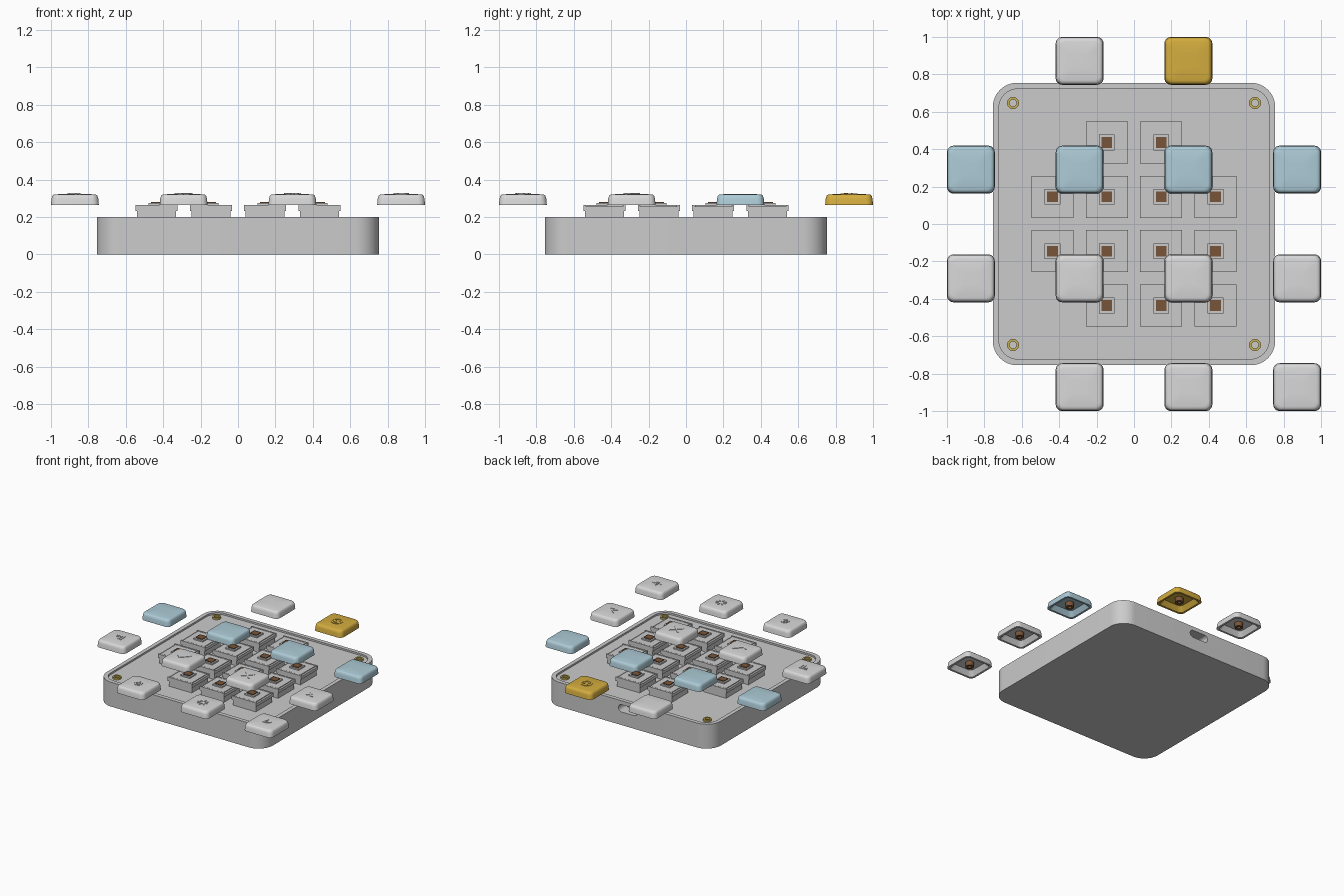
import bpy, bmesh, math
from mathutils import Vector

if "Cube" in bpy.data.objects:
    bpy.data.objects.remove(bpy.data.objects["Cube"])


def material(name, rgb):
    m = bpy.data.materials.new(name)
    m.diffuse_color = (*rgb, 1)
    m.use_nodes = True
    m.node_tree.nodes["Principled BSDF"].inputs["Base Color"].default_value = m.diffuse_color
    return m


CASE = material("case grey", (0.60, 0.60, 0.60))
WHITE = material("key light grey", (0.69, 0.69, 0.69))
BLUE = material("key blue", (0.42, 0.60, 0.68))
GOLD = material("key gold", (0.66, 0.42, 0.05))
BROWN = material("stem brown", (0.19, 0.09, 0.04))
BRASS = material("screw brass", (0.55, 0.42, 0.08))


def finish(bm, name, mat, loc=(0, 0, 0)):
    bmesh.ops.recalc_face_normals(bm, faces=bm.faces)
    me = bpy.data.meshes.new(name)
    bm.to_mesh(me)
    bm.free()
    me.materials.append(mat)
    ob = bpy.data.objects.new(name, me)
    ob.location = loc
    bpy.context.collection.objects.link(ob)
    return ob


def rounded_ring(hx, hy, r, z, n):
    """Outline of a rounded rectangle, n segments per corner."""
    pts = []
    for k, (sx, sy) in enumerate([(1, 1), (-1, 1), (-1, -1), (1, -1)]):
        for i in range(n + 1):
            a = math.pi / 2 * (k + i / n)
            pts.append((sx * (hx - r) + r * math.cos(a), sy * (hy - r) + r * math.sin(a), z))
    return pts


def loft(name, rings, mat, loc=(0, 0, 0), n=6):
    """Skin rings of (half size, corner radius, height), capped at both ends."""
    bm = bmesh.new()
    loops = [[bm.verts.new(p) for p in rounded_ring(h, h, r, z, n)] for h, r, z in rings]
    for a, b in zip(loops, loops[1:]):
        for i in range(len(a)):
            j = (i + 1) % len(a)
            bm.faces.new((a[i], a[j], b[j], b[i]))
    bm.faces.new(loops[0])
    bm.faces.new(loops[-1])
    return finish(bm, name, mat, loc)


def add_box(bm, lo, hi):
    v = bmesh.ops.create_cube(bm, size=1)["verts"]
    lo, hi = Vector(lo), Vector(hi)
    for p in v:
        p.co = (lo + hi) / 2 + Vector([a * b for a, b in zip(p.co, hi - lo)])


def tube(name, r_out, r_in, z0, z1, mat, loc, n=24):
    bm = bmesh.new()
    loops = []
    for r, z in ((r_out, z0), (r_out, z1), (r_in, z1), (r_in, z0)):
        loops.append([bm.verts.new((r * math.cos(math.tau * i / n), r * math.sin(math.tau * i / n), z))
                      for i in range(n)])
    for k in range(4):
        a, b = loops[k], loops[(k + 1) % 4]
        for i in range(n):
            j = (i + 1) % n
            bm.faces.new((a[i], a[j], b[j], b[i]))
    return finish(bm, name, mat, loc)


# Case with a shallow recessed top plate
case = loft("case", [(0.755, 0.13, 0), (0.755, 0.13, 0.2), (0.722, 0.10, 0.2), (0.722, 0.10, 0.186)],
            CASE, n=10)

# Cable port cut in the back wall
bm = bmesh.new()
outline = [bm.verts.new((x, 0.66, 0.138 + y)) for x, y, _ in rounded_ring(0.085, 0.03, 0.029, 0, 6)]
face = bm.faces.new(outline)
ext = bmesh.ops.extrude_face_region(bm, geom=[face])
bmesh.ops.translate(bm, vec=(0, 0.2, 0),
                    verts=[g for g in ext["geom"] if isinstance(g, bmesh.types.BMVert)])
cutter = finish(bm, "port_cutter", CASE)
cutter.hide_render = True
mod = case.modifiers.new("port", "BOOLEAN")
mod.object, mod.operation, mod.solver = cutter, "DIFFERENCE", "EXACT"
bpy.context.view_layer.objects.active = case
bpy.ops.object.modifier_apply(modifier="port")
bpy.data.objects.remove(cutter)

# Corner screws
for sx in (-1, 1):
    for sy in (-1, 1):
        tube("corner_screw", 0.032, 0.019, 0.18, 0.201, BRASS, (sx * 0.647, sy * 0.647, 0))

# Raised key symbols as strokes (x1, y1, x2, y2)
CHECK = [(-.045, -.005, -.015, -.032), (-.015, -.032, .045, .035)]
CROSS = [(-.04, -.04, .04, .04), (-.04, .04, .04, -.04)]
PROMPT = [(-.03, .028, .002, 0), (.002, 0, -.03, -.028), (.005, -.03, .035, -.03)]
STEPS = [(-.04, .025, .03, .025), (-.03, .008, 0, .008), (.005, .02, .005, -.03), (.026, .025, .026, -.03)]
BURST = [(.02 * math.cos(a), .02 * math.sin(a), .043 * math.cos(a), .043 * math.sin(a))
         for a in [math.tau * i / 8 for i in range(8)]]
LEAVES = [(s * x1, y1, s * x2, y2) for s in (-1, 1)
          for x1, y1, x2, y2 in [(.006, -.035, .026, -.012), (.026, -.012, .018, .02), (.008, -.02, .008, .032)]]
BOWL = [(-.038, .005, -.015, -.022), (-.015, -.022, .02, -.02), (.02, -.02, .038, .005), (-.01, 0, -.005, .032),
        (-.01, -.006, .035, .002)]
SMILE = [(-.016, .01, -.016, .018), (.016, .01, .016, .018), (-.02, -.01, 0, -.022), (0, -.022, .02, -.01)]


def symbol(strokes, mat, loc):
    bm = bmesh.new()
    for x1, y1, x2, y2 in strokes:
        a, b = Vector((x1, y1, 0)), Vector((x2, y2, 0))
        side = Vector((-(b - a).y, (b - a).x, 0)).normalized() * 0.005
        foot = [bm.verts.new(p + Vector((0, 0, 0.318))) for p in (a - side, b - side, b + side, a + side)]
        top = [bm.verts.new(v.co + Vector((0, 0, 0.0095))) for v in foot]
        bm.faces.new(foot)
        bm.faces.new(top)
        for i in range(4):
            j = (i + 1) % 4
            bm.faces.new((foot[i], foot[j], top[j], top[i]))
    finish(bm, "key_symbol", mat, loc)


def keycap(x, y, mat, strokes):
    # Hollow shell: ceiling, inner wall, rim, outer wall, crown
    loft("keycap", [(0.088, 0.03, 0.305), (0.112, 0.03, 0.265), (0.128, 0.035, 0.265), (0.125, 0.035, 0.298),
                    (0.121, 0.035, 0.313), (0.115, 0.033, 0.319), (0.104, 0.03, 0.3215),
                    (0.04, 0.012, 0.324)], mat, (x, y, 0))
    tube("keycap_post", 0.032, 0.014, 0.268, 0.307, BROWN, (x, y, 0), 16)
    if strokes:
        symbol(strokes, mat, (x, y, 0))


def switch(x, y):
    # Lower body, wider upper housing, raised collar and side tabs
    bm = bmesh.new()
    add_box(bm, (-.104, -.104, .18), (.104, .104, .235))
    add_box(bm, (-.112, -.112, .232), (.112, .112, .257))
    add_box(bm, (-.097, -.097, .25), (.097, .097, .2635))
    for s in (-1, 1):
        add_box(bm, (-.112, min(s * .112, s * .1), .25), (.112, max(s * .112, s * .1), .2645))
    add_box(bm, (-.042, -.042, .26), (.042, .042, .274))
    finish(bm, "switch_housing", CASE, (x, y, 0))
    bm = bmesh.new()
    add_box(bm, (-.029, -.029, .26), (.029, .029, .280))
    finish(bm, "switch_stem", BROWN, (x, y, 0))


# Grid of keys: column, row, colour, symbol
KEYS = [(-1, 3, WHITE, None), (1, 3, GOLD, SMILE)]
KEYS += [(c, 1, BLUE, None) for c in (-3, -1, 1, 3)]
KEYS += [(c, -1, WHITE, s) for c, s in zip((-3, -1, 1, 3), (STEPS, CHECK, CROSS, PROMPT))]
KEYS += [(c, -3, WHITE, s) for c, s in zip((-1, 1, 3), (LEAVES, BURST, BOWL))]
for c, r, mat, strokes in KEYS:
    switch(c * 0.1453, r * 0.1453)
    keycap(c * 0.2907, r * 0.2907, mat, strokes)
    if strokes is SMILE:
        tube("face_ring", 0.045, 0.036, 0.318, 0.3265, GOLD, (c * 0.2907, r * 0.2907, 0))

# Smooth curved walls, keep edges crisp
for ob in bpy.data.objects:
    ob.select_set(ob.type == "MESH")
bpy.context.view_layer.objects.active = case
bpy.ops.object.shade_smooth_by_angle(angle=math.radians(32))
